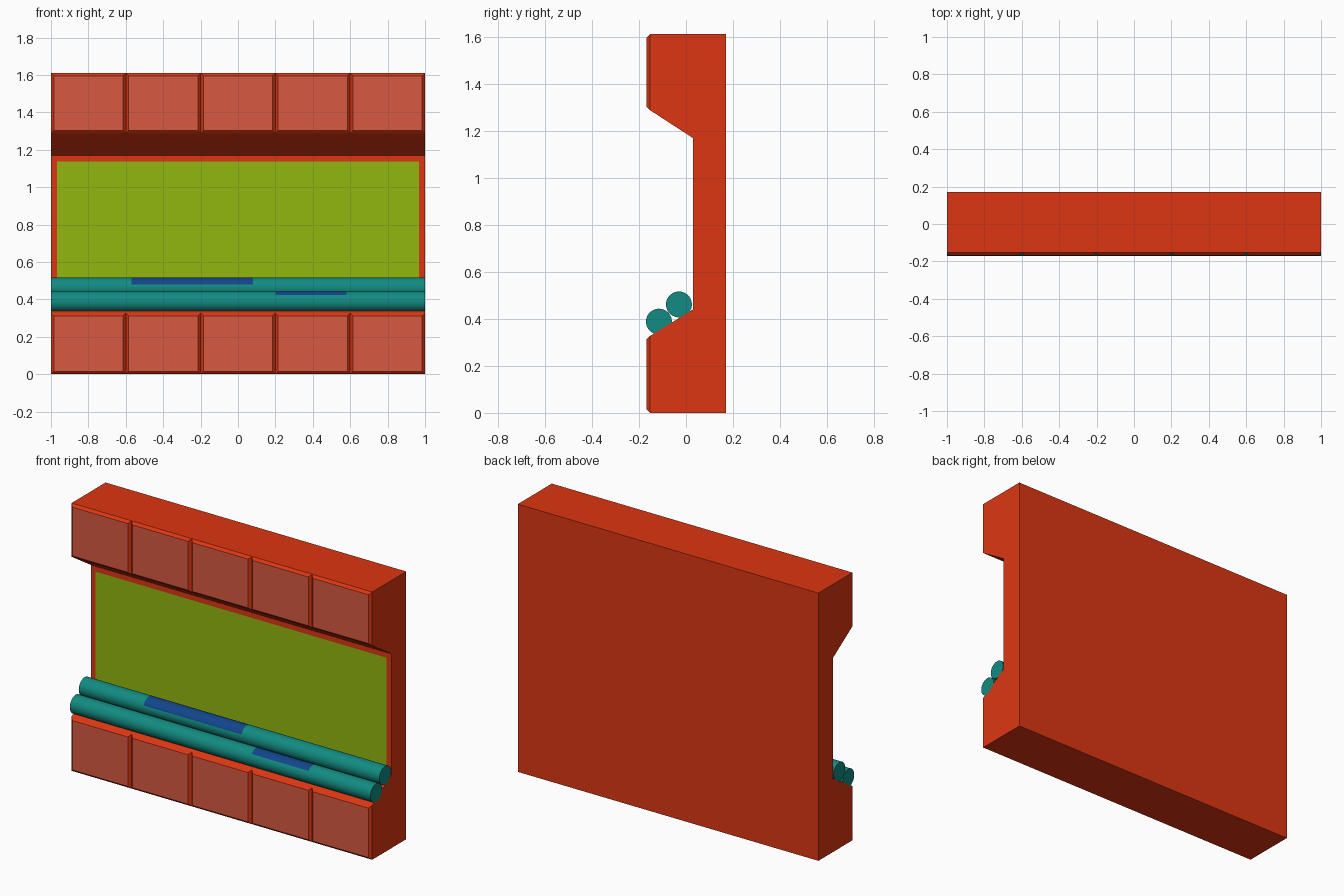
import bpy
import bmesh
from math import sin, cos, radians, atan2

if "Cube" in bpy.data.objects:
    bpy.data.objects.remove(bpy.data.objects["Cube"], do_unlink=True)


def material(name, rgb):
    m = bpy.data.materials.new(name)
    m.use_nodes = True
    m.diffuse_color = (*rgb, 1)
    m.node_tree.nodes["Principled BSDF"].inputs["Base Color"].default_value = (*rgb, 1)
    return m


RED = material("orange red", (0.72, 0.037, 0.006))
BRICK = material("brick pink", (0.68, 0.10, 0.055))
LIME = material("lime green", (0.29, 0.47, 0.005))
TEAL = material("teal", (0.006, 0.26, 0.22))
BLUE = material("deep blue", (0.006, 0.06, 0.26))


def loft(profile, stations):
    """Sweep a closed (y, z) profile along x through the given stations."""
    bm = bmesh.new()
    rings = [[bm.verts.new((x, y, z)) for y, z in profile] for x in stations]
    n = len(profile)
    for a, b in zip(rings, rings[1:]):
        for i in range(n):
            j = (i + 1) % n
            bm.faces.new((a[i], a[j], b[j], b[i]))
    bm.faces.new(rings[0])
    bm.faces.new(rings[-1])
    bmesh.ops.recalc_face_normals(bm, faces=bm.faces[:])
    bm.normal_update()
    return bm


def finish(bm, name, mats, smooth=False):
    mesh = bpy.data.meshes.new(name)
    bm.to_mesh(mesh)
    bm.free()
    for m in mats:
        mesh.materials.append(m)
    ob = bpy.data.objects.new(name, mesh)
    bpy.context.collection.objects.link(ob)
    if smooth:
        bpy.ops.object.select_all(action="DESELECT")
        ob.select_set(True)
        bpy.context.view_layer.objects.active = ob
        bpy.ops.object.shade_smooth_by_angle(angle=radians(40))
    return ob


# Wall block with a recess, split into five columns
FRONT, BACK, RECESS, TOP = -0.153, 0.17, 0.03, 1.61
profile = [(BACK, 0), (FRONT, 0), (FRONT, 0.327), (RECESS, 0.44),
           (RECESS, 1.168), (FRONT, 1.287), (FRONT, TOP), (BACK, TOP)]
bm = loft(profile, [-1 + 0.4 * i for i in range(6)])
facing = [f for f in bm.faces if f.normal.y < -0.99]
tiles = [f for f in facing if f.calc_center_median().y < -0.1]
screen = [f for f in facing if f not in tiles]

# Raised chamfered tiles and the framed panel in the recess
bmesh.ops.inset_individual(bm, faces=tiles, thickness=0.015, depth=0.015,
                           use_even_offset=True)
bmesh.ops.inset_region(bm, faces=screen, thickness=0.032, depth=0,
                       use_boundary=True, use_even_offset=True)
for f in tiles:
    f.material_index = 1
for f in screen:
    f.material_index = 2
finish(bm, "wall_block", [RED, BRICK, LIME])


# Pipes resting on the ledge, each with a painted patch along its top
def pipe(name, cy, cz, x0, x1, low, high, r=0.055, sides=36):
    ring = [(cy - r * cos(radians(a)), cz + r * sin(radians(a)))
            for a in range(0, 360, 360 // sides)]
    bm = loft(ring, [-1, x0, x1, 1])
    for f in bm.faces:
        c = f.calc_center_median()
        angle = atan2(c.z - cz, cy - c.y)
        on_side = abs(f.normal.x) < 0.5
        if on_side and x0 < c.x < x1 and radians(low) < angle < radians(high):
            f.material_index = 1
    finish(bm, name, [TEAL, BLUE], smooth=True)


pipe("upper_pipe", -0.03, 0.461, -0.57, 0.08, 25, 115)
pipe("lower_pipe", -0.115, 0.388, 0.2, 0.58, 35, 115)
